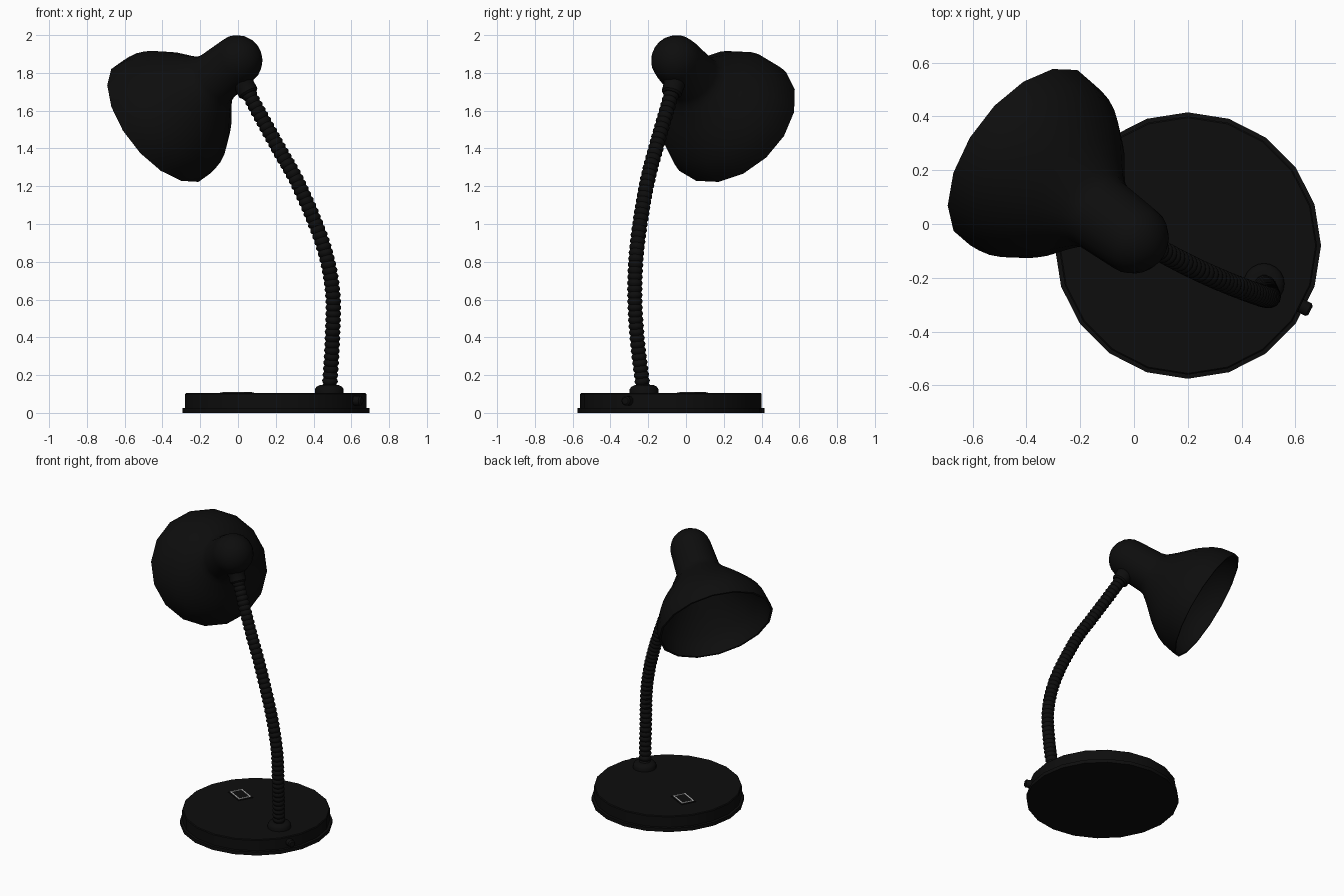
import bpy, bmesh, math
from mathutils import Vector, Matrix

if "Cube" in bpy.data.objects:
    bpy.data.objects.remove(bpy.data.objects["Cube"])


def material(name, rgb):
    m = bpy.data.materials.new(name)
    m.diffuse_color = (*rgb, 1)
    m.use_nodes = True
    m.node_tree.nodes["Principled BSDF"].inputs["Base Color"].default_value = m.diffuse_color
    return m


black = material("matte black", (0.004, 0.004, 0.004))
grey = material("light grey", (0.5, 0.5, 0.5))


def finish(name, bm, mat, smooth=True):
    bmesh.ops.recalc_face_normals(bm, faces=bm.faces)
    me = bpy.data.meshes.new(name)
    bm.to_mesh(me)
    bm.free()
    me.materials.append(mat)
    ob = bpy.data.objects.new(name, me)
    bpy.context.collection.objects.link(ob)
    if smooth:
        bpy.ops.object.select_all(action='DESELECT')
        ob.select_set(True)
        bpy.context.view_layer.objects.active = ob
        bpy.ops.object.shade_smooth_by_angle(angle=math.radians(40))
    return ob


def skin(bm, rings):
    """Bridge rings of vertices and cap both ends."""
    n = len(rings[0])
    for a, b in zip(rings, rings[1:]):
        for i in range(n):
            j = (i + 1) % n
            bm.faces.new((a[i], a[j], b[j], b[i]))
    bm.faces.new(rings[0])
    bm.faces.new(rings[-1])


def ring(bm, centre, axis, radius, sides):
    rot = Vector((0, 0, 1)).rotation_difference(axis)
    return [bm.verts.new(centre + rot @ Vector((radius * math.cos(a), radius * math.sin(a), 0)))
            for a in (2 * math.pi * i / sides for i in range(sides))]


def lathe(name, profile, origin, axis=(0, 0, 1), sides=16, mat=black):
    """Revolve (radius, distance) pairs around an axis."""
    bm = bmesh.new()
    o, ax = Vector(origin), Vector(axis).normalized()
    skin(bm, [ring(bm, o + ax * t, ax, r, sides) for r, t in profile])
    return finish(name, bm, mat)


def box(name, size, centre, angle, mat):
    bm = bmesh.new()
    bmesh.ops.create_cube(bm, size=1, matrix=Matrix.Translation(centre)
                          @ Matrix.Rotation(angle, 4, 'Z') @ Matrix.Diagonal((*size, 1)))
    return finish(name, bm, mat, False)


# base disc with a foot flange
BASE = Vector((0.2, -0.08, 0))
lathe("base", [(0.495, 0), (0.495, 0.025), (0.48, 0.027), (0.48, 0.1), (0.475, 0.105)], BASE, sides=20)

# touch plate with a thin outlined rectangle, turned towards the neck
TURN = math.radians(-28)
PLATE = Vector((-0.005, 0.035, 0.105))
box("touch_plate", (0.15, 0.105, 0.008), PLATE, TURN, black)
spin = Matrix.Rotation(TURN, 3, 'Z')
for s in (-1, 1):
    box("outline_long", (0.13, 0.009, 0.003), PLATE + spin @ Vector((0, s * 0.04, 0.005)), TURN, grey)
    box("outline_short", (0.009, 0.071, 0.003), PLATE + spin @ Vector((s * 0.0605, 0, 0.005)), TURN, grey)

# cable socket on the rim of the base
out = Vector((math.cos(TURN), math.sin(TURN), 0))
lathe("cable_socket", [(0.026, 0.44), (0.026, 0.508), (0.018, 0.516)],
      BASE + Vector((0, 0, 0.064)), out, 12)

# collar where the neck leaves the base
lathe("neck_collar", [(0.076, 0.1), (0.076, 0.125), (0.068, 0.138), (0.05, 0.147)],
      (0.483, -0.222, 0), sides=20)

# ribbed flexible neck swept along a smooth path
pts = [Vector(p) for p in (
    (0.484, -0.226, 0.12), (0.5, -0.259, 0.4), (0.5, -0.271, 0.65), (0.447, -0.257, 0.9),
    (0.325, -0.21, 1.2), (0.215, -0.16, 1.4), (0.105, -0.103, 1.6), (0.025, -0.06, 1.75))]
ext = [2 * pts[0] - pts[1]] + pts + [2 * pts[-1] - pts[-2]]
fine = []
for a, b, c, d in zip(ext, ext[1:], ext[2:], ext[3:]):
    for k in range(30):
        t = k / 30
        fine.append(0.5 * (2 * b + (c - a) * t + (2 * a - 5 * b + 4 * c - d) * t * t
                           + (3 * b - a - 3 * c + d) * t ** 3))
fine.append(pts[-1])
dist = [0]
for a, b in zip(fine, fine[1:]):
    dist.append(dist[-1] + (b - a).length)
STEPS = 54 * 4
bm, rings, seg = bmesh.new(), [], 0
for i in range(STEPS + 1):
    d = dist[-1] * i / STEPS
    while seg < len(fine) - 2 and dist[seg + 1] < d:
        seg += 1
    a, b = fine[seg], fine[seg + 1]
    p = a.lerp(b, (d - dist[seg]) / (dist[seg + 1] - dist[seg]))
    rings.append(ring(bm, p, (b - a).normalized(), (0.034, 0.039, 0.042, 0.039)[i % 4], 14))
skin(bm, rings)
finish("flexible_neck", bm, black)

# joint between the neck and the lamp head
tip = (pts[-1] - pts[-2]).normalized()
lathe("neck_joint", [(0.045, -0.075), (0.054, -0.065), (0.054, -0.02), (0.06, -0.01), (0.06, 0.1)],
      pts[-1], tip)

# lamp head: round cap, socket tube, flared bell, hollow inside
cap = [(0.135 * math.sin(a), -0.135 * math.cos(a))
       for a in (math.radians(v) for v in (3, 15, 30, 45, 60, 75, 90))]
bell = [(0.144, 0.17), (0.153, 0.2), (0.172, 0.225), (0.205, 0.265), (0.242, 0.305), (0.285, 0.352),
        (0.322, 0.402), (0.351, 0.45), (0.371, 0.5), (0.381, 0.55), (0.385, 0.596)]
inner = [(r - 0.014, t + (0.01 if t < 0.5 else 0)) for r, t in reversed(bell)]
lathe("lamp_shade", cap + bell + inner + [(0.12, 0.1)],
      (-0.005, -0.05, 1.865), (-0.678, 0.497, -0.539), 16)
